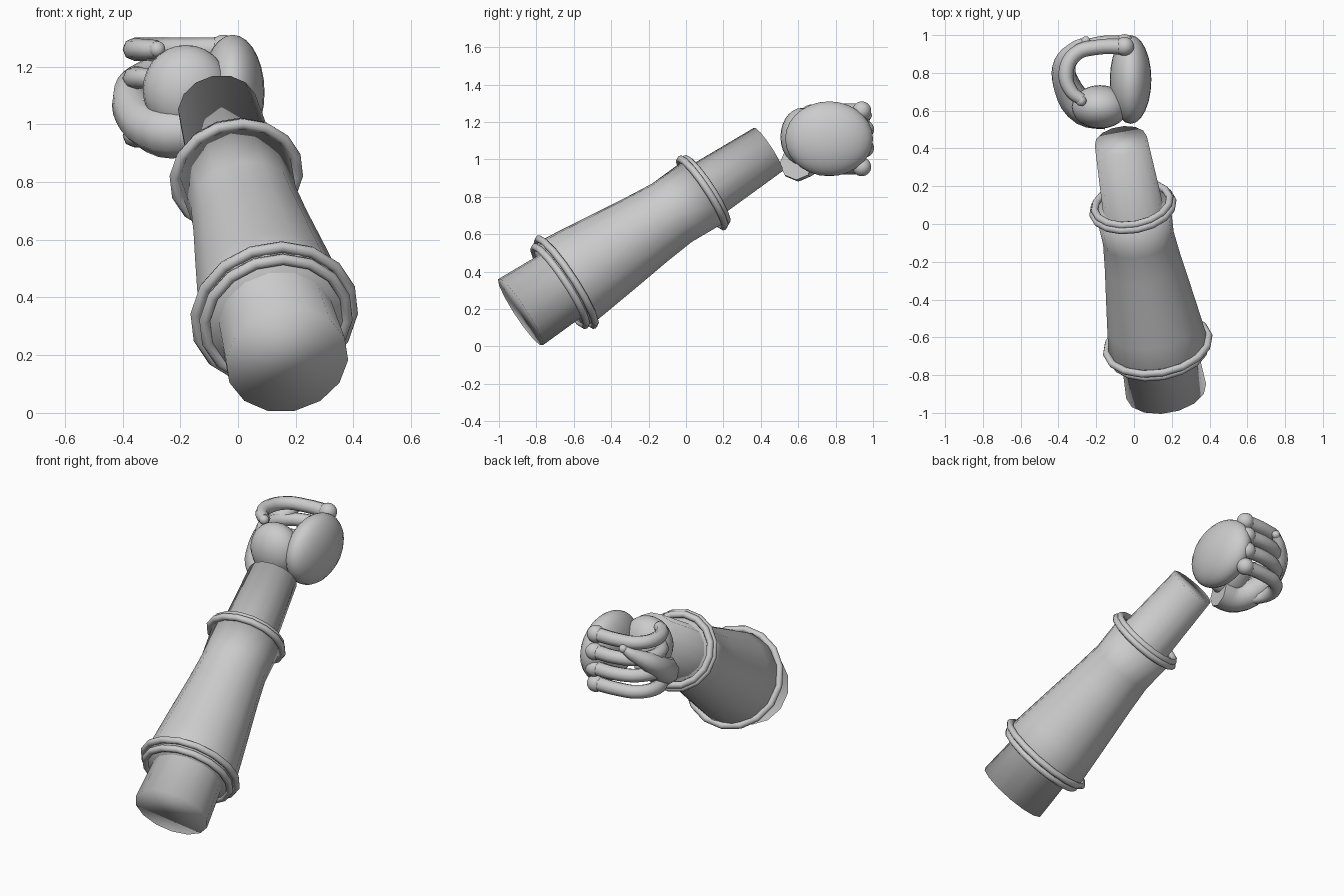
import bpy, bmesh, math
from mathutils import Vector

old = bpy.data.objects.get("Cube")
if old:
    bpy.data.objects.remove(old, do_unlink=True)

grey = bpy.data.materials.new("light grey")
grey.use_nodes = True
grey.diffuse_color = (0.6, 0.6, 0.6, 1)
grey.node_tree.nodes["Principled BSDF"].inputs["Base Color"].default_value = grey.diffuse_color

# Forearm axis, from the elbow end to the wrist end
ELBOW = Vector((0.17, -0.885, 0.183))
AXIS = Vector((-0.24, 1.325, 0.87))
TURN = AXIS.to_track_quat('Z', 'Y')


def finish(obj, name):
    obj.name = name
    obj.data.materials.append(grey)
    return obj


def lathe(name, profile, sides=14):
    """Closed tube about the forearm axis; profile is (axis fraction, radius)."""
    bm = bmesh.new()
    loops = []
    for t, r in profile:
        loops.append([bm.verts.new(ELBOW + AXIS * t + TURN @ Vector(
            (r * math.cos(k * math.tau / sides), r * math.sin(k * math.tau / sides), 0)))
            for k in range(sides)])
    for a, b in zip(loops, loops[1:]):
        for k in range(sides):
            n = (k + 1) % sides
            bm.faces.new((a[k], a[n], b[n], b[k]))
    bm.faces.new(loops[0][::-1])
    bm.faces.new(loops[-1])
    for f in bm.faces:
        f.smooth = True
    mesh = bpy.data.meshes.new(name)
    bm.to_mesh(mesh)
    bm.free()
    obj = bpy.data.objects.new(name, mesh)
    bpy.context.collection.objects.link(obj)
    return finish(obj, name)


def ring(name, t, radius):
    bpy.ops.mesh.primitive_torus_add(major_segments=16, minor_segments=8,
                                     major_radius=radius, minor_radius=0.02,
                                     location=ELBOW + AXIS * t, rotation=TURN.to_euler())
    bpy.ops.object.shade_smooth()
    finish(bpy.context.object, name)


def ball(name, centre, size, turn=(0, 0, 0)):
    bpy.ops.mesh.primitive_uv_sphere_add(segments=24, ring_count=14, radius=1,
                                         location=centre, rotation=turn)
    bpy.context.object.scale = size if isinstance(size, tuple) else (size,) * 3
    bpy.ops.object.shade_smooth()
    finish(bpy.context.object, name)


def digit(name, points):
    """Tapered tube through (x, y, z, radius) points."""
    curve = bpy.data.curves.new(name, 'CURVE')
    curve.dimensions = '3D'
    curve.bevel_depth = 1
    curve.bevel_resolution = 2
    curve.resolution_u = 4
    curve.use_fill_caps = True
    spline = curve.splines.new('BEZIER')
    spline.bezier_points.add(len(points) - 1)
    for p, (x, y, z, r) in zip(spline.bezier_points, points):
        p.co = (x, y, z)
        p.radius = r
        p.handle_left_type = p.handle_right_type = 'AUTO'
    obj = bpy.data.objects.new(name, curve)
    bpy.context.collection.objects.link(obj)
    finish(obj, name)


# Forearm, sleeve and the two cuff rings
lathe("forearm", [(0, 0.215), (1, 0.14)])
lathe("sleeve", [(0.155, 0.25), (0.185, 0.265), (0.27, 0.25), (0.39, 0.228),
                 (0.51, 0.205), (0.61, 0.19), (0.735, 0.2)])
ring("elbow_cuff_ring", 0.185, 0.275)
ring("elbow_cuff_inner_ring", 0.16, 0.25)
ring("wrist_cuff_ring", 0.733, 0.215)
ring("wrist_cuff_inner_ring", 0.748, 0.202)

# Palm and thumb base
ball("palm", (-0.018, 0.765, 1.11), (0.11, 0.235, 0.2))
ball("thumb_base", (-0.18, 0.62, 1.12), (0.15, 0.115, 0.155))

# Four curled fingers, each with a knuckle and a rounded tip
for i, name in enumerate(("index", "middle", "ring", "little")):
    z = 1.26 - 0.1 * i
    y = 0.0 if i in (0, 3) else 0.015
    digit(name + "_finger", [(-0.05, 0.94 + y, z, 0.042), (-0.2, 0.935 + y, z, 0.04),
                             (-0.31, 0.9, z, 0.04), (-0.36, 0.8, z, 0.04),
                             (-0.33, 0.7, z, 0.036), (-0.28, 0.66, z, 0.032)])
    ball(name + "_knuckle", (-0.05, 0.94 + y, z), 0.05)
    ball(name + "_fingertip", (-0.28, 0.652, z), 0.028)

# Thumb wrapping around the outside of the fingers
digit("thumb", [(-0.14, 0.59, 0.98, 0.09), (-0.26, 0.61, 0.975, 0.09),
                (-0.355, 0.73, 1.04, 0.075), (-0.365, 0.85, 1.13, 0.06),
                (-0.3, 0.94, 1.2, 0.036), (-0.26, 0.965, 1.23, 0.024)])
ball("thumb_tip", (-0.255, 0.97, 1.235), 0.024)
